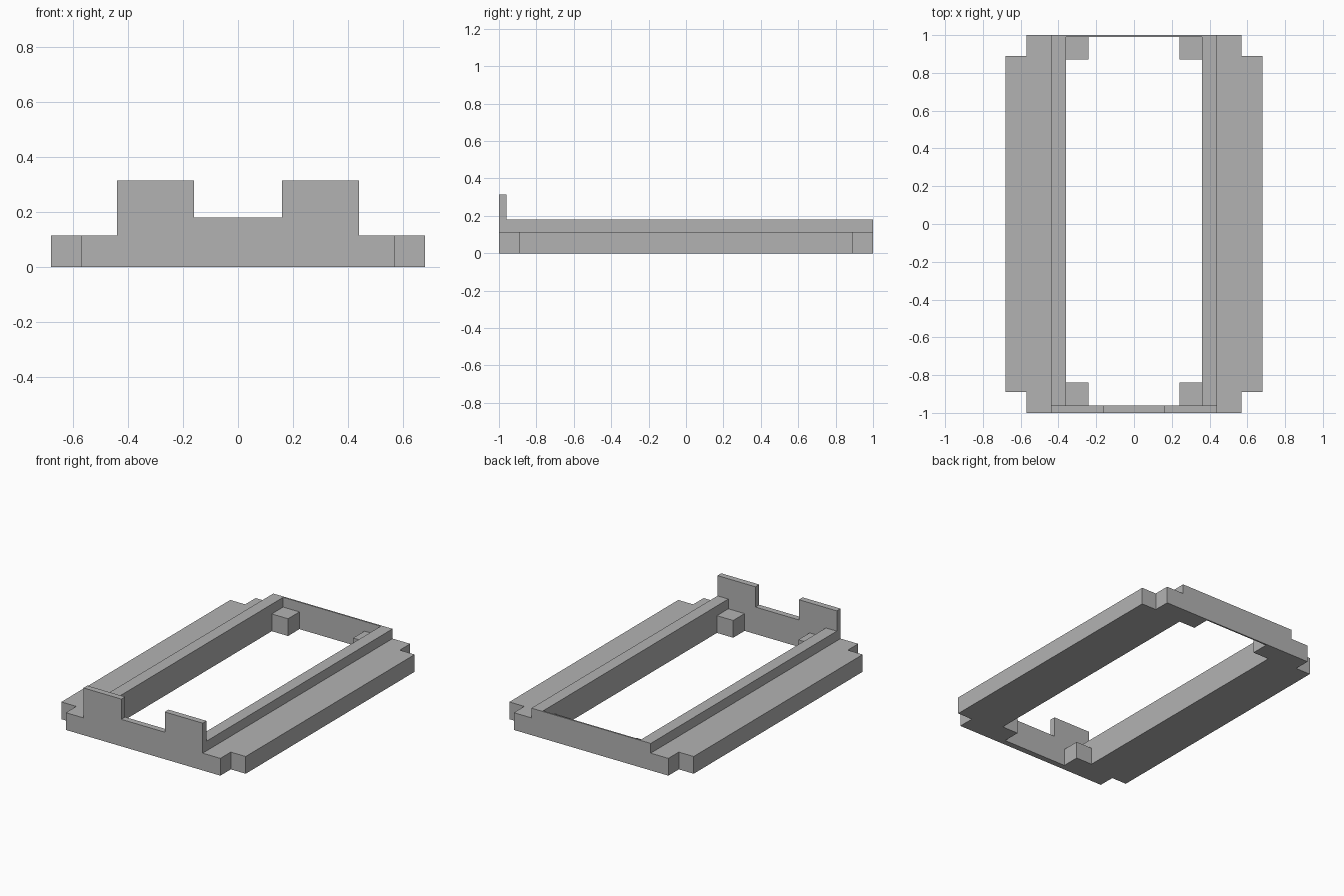
import bpy
import bmesh
from mathutils import Vector

cube = bpy.data.objects.get("Cube")
if cube:
    bpy.data.objects.remove(cube, do_unlink=True)

# Single matte grey
grey = bpy.data.materials.new("matte_grey")
grey.use_nodes = True
colour = (0.45, 0.45, 0.45, 1)
grey.diffuse_color = colour
grey.node_tree.nodes["Principled BSDF"].inputs["Base Color"].default_value = colour


def extrude(name, outline, direction, mirror=False):
    """Extrude a closed outline of 3D points into a solid part."""
    bm = bmesh.new()
    face = bm.faces.new([bm.verts.new(p) for p in outline])
    result = bmesh.ops.extrude_face_region(bm, geom=[face], use_keep_orig=True)
    moved = [g for g in result["geom"] if isinstance(g, bmesh.types.BMVert)]
    bmesh.ops.translate(bm, verts=moved, vec=Vector(direction))
    bmesh.ops.recalc_face_normals(bm, faces=bm.faces)
    mesh = bpy.data.meshes.new(name)
    bm.to_mesh(mesh)
    bm.free()
    mesh.materials.append(grey)
    obj = bpy.data.objects.new(name, mesh)
    bpy.context.collection.objects.link(obj)
    if mirror:
        mod = obj.modifiers.new("both_sides", "MIRROR")
        mod.use_mirror_merge = False
    return obj


def box(name, x, y, height, mirror=False):
    """Upright block standing on the ground."""
    outline = [(x[0], y[0], 0), (x[1], y[0], 0), (x[1], y[1], 0), (x[0], y[1], 0)]
    return extrude(name, outline, (0, 0, height), mirror)


LOW, RIM, TALL = 0.115, 0.18, 0.315
INNER, STEP, NOTCH, OUTER = 0.36, 0.44, 0.57, 0.68
END, SHOULDER, FRONT_IN, BACK_IN = 1.0, 0.89, -0.96, 0.99

# Low side flanges with notched corners
flange = [(STEP, -END), (NOTCH, -END), (NOTCH, -SHOULDER), (OUTER, -SHOULDER),
          (OUTER, SHOULDER), (NOTCH, SHOULDER), (NOTCH, END), (STEP, END)]
extrude("side_flange", [(x, y, 0) for x, y in flange], (0, 0, LOW), mirror=True)

# Raised rails beside the opening
box("side_rail", (INNER, STEP), (FRONT_IN, END), RIM, mirror=True)

# Thin back wall
box("back_wall", (-INNER, INNER), (BACK_IN, END), RIM)

# Front wall with two upright tabs
half = [(STEP, 0), (STEP, TALL), (0.16, TALL), (0.16, RIM)]
profile = half + [(-x, z) for x, z in reversed(half)]
extrude("front_wall", [(x, -END, z) for x, z in profile], (0, FRONT_IN + END, 0))

# Support blocks in the inner corners
for name, y in (("front_corner_block", (FRONT_IN, -0.84)),
                ("back_corner_block", (0.87, BACK_IN))):
    box(name, (0.24, INNER), y, LOW, mirror=True)
